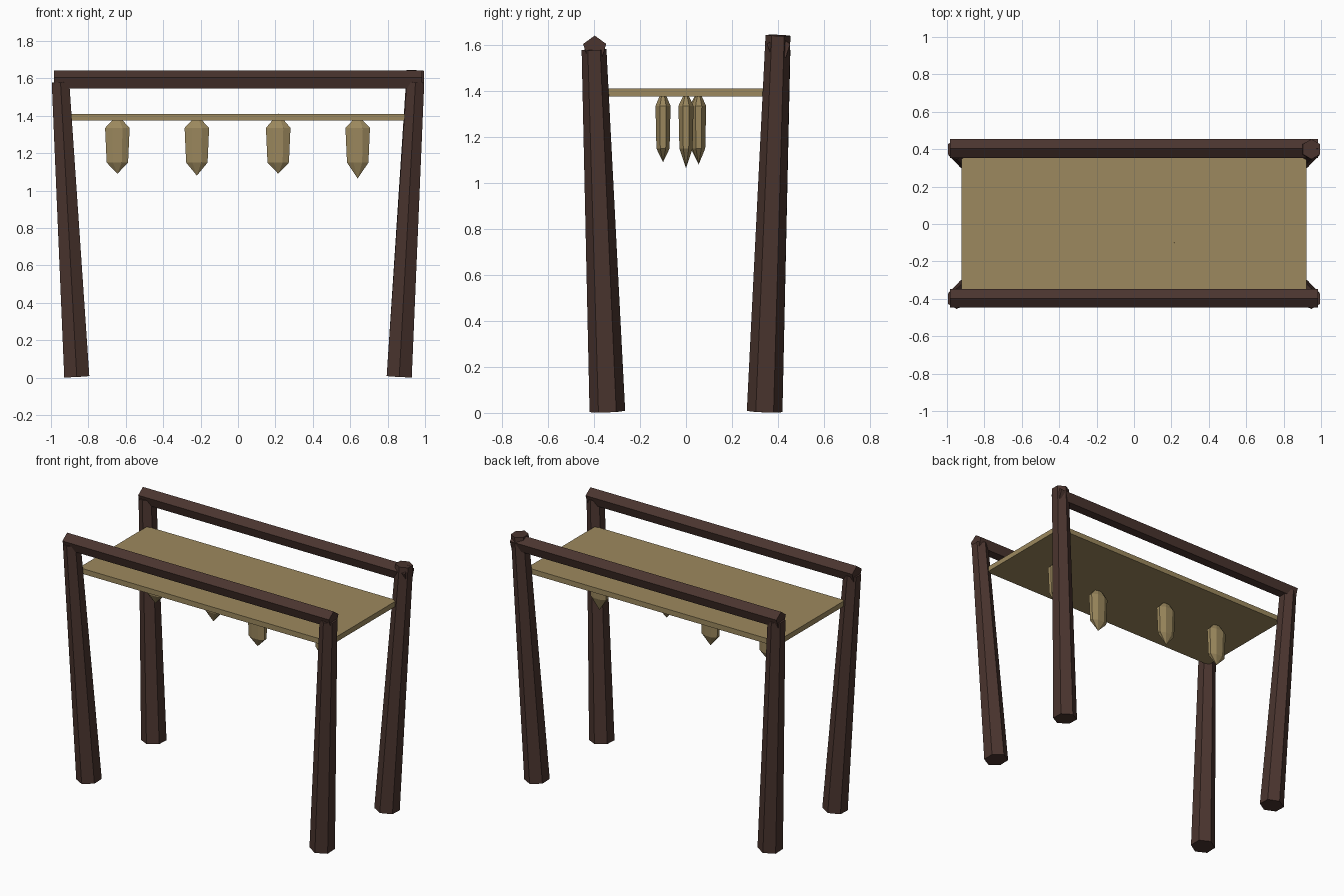
import bpy, math
from mathutils import Vector

if "Cube" in bpy.data.objects:
    bpy.data.objects.remove(bpy.data.objects["Cube"])


def material(name, rgb):
    m = bpy.data.materials.new(name)
    m.diffuse_color = (*rgb, 1)
    m.use_nodes = True
    m.node_tree.nodes["Principled BSDF"].inputs["Base Color"].default_value = m.diffuse_color
    return m


wood = material("dark wood", (0.069, 0.035, 0.028))
straw = material("straw", (0.335, 0.250, 0.112))


def make(name, verts, faces, mat):
    me = bpy.data.meshes.new(name)
    me.from_pydata(verts, [], faces)
    me.materials.append(mat)
    ob = bpy.data.objects.new(name, me)
    bpy.context.collection.objects.link(ob)
    return ob


def prism(name, a, b, ra, rb, sides, mat, ref):
    """Tapered prism from a to b, with one corner pointing along ref."""
    a, b = Vector(a), Vector(b)
    axis = (b - a).normalized()
    u = Vector(ref)
    u = (u - axis * u.dot(axis)).normalized()
    v = axis.cross(u)
    verts = []
    for c, r in ((a, ra), (b, rb)):
        for i in range(sides):
            t = math.tau * i / sides
            verts.append(c + (u * math.cos(t) + v * math.sin(t)) * r)
    faces = [(i, (i + 1) % sides, sides + (i + 1) % sides, sides + i) for i in range(sides)]
    faces += [tuple(reversed(range(sides))), tuple(range(sides, 2 * sides))]
    return make(name, verts, faces, mat)


# Four leaning hexagonal posts, the back right one standing taller
for sx, side in ((-1, "left"), (1, "right")):
    for sy, end in ((-1, "front"), (1, "back")):
        top = 1.642 if (sx, sy) == (1, 1) else 1.58
        prism(f"{end}_{side}_post", (sx * 0.862, sy * 0.342, 0.006),
              (sx * 0.949, sy * 0.4, top), 0.0775, 0.054, 6, wood, (0, 1, 0))

# Pentagonal rails along the front and back
for y, end in ((-0.397, "front"), (0.403, "back")):
    prism(f"{end}_rail", (-0.985, y, 1.588), (0.985, y, 1.588),
          0.053, 0.053, 5, wood, (0, 0, 1))

# Flat canopy board
bpy.ops.mesh.primitive_cube_add(size=1, location=(0, 0, 1.3925))
board = bpy.context.object
board.name = "canopy_board"
board.scale = (1.846, 0.72, 0.035)
board.data.materials.append(straw)


def lantern(name, x, y, tip, apex):
    """Flattened faceted bundle, pointed at both ends."""
    n = 8
    verts = [(x, y, tip)]
    for z, r in ((1.15, 0.062), (1.335, 0.071)):
        for i in range(n):
            t = math.tau * (i + 0.5) / n
            verts.append((x + r * math.cos(t), y + 0.5 * r * math.sin(t), z))
    verts.append((x, y, apex))
    faces = []
    for i in range(n):
        a, b = 1 + i, 1 + (i + 1) % n
        faces += [(0, b, a), (a, b, b + n, a + n), (a + n, b + n, 2 * n + 1)]
    make(name, verts, faces, straw)


# Hanging lanterns under the board
for i, (x, y, tip, apex) in enumerate(((-0.645, 0.05, 1.09, 1.405), (-0.22, 0.055, 1.08, 1.405),
                                       (0.215, -0.1, 1.09, 1.412), (0.64, 0.0, 1.065, 1.405))):
    lantern(f"lantern_{i + 1}", x, y, tip, apex)
